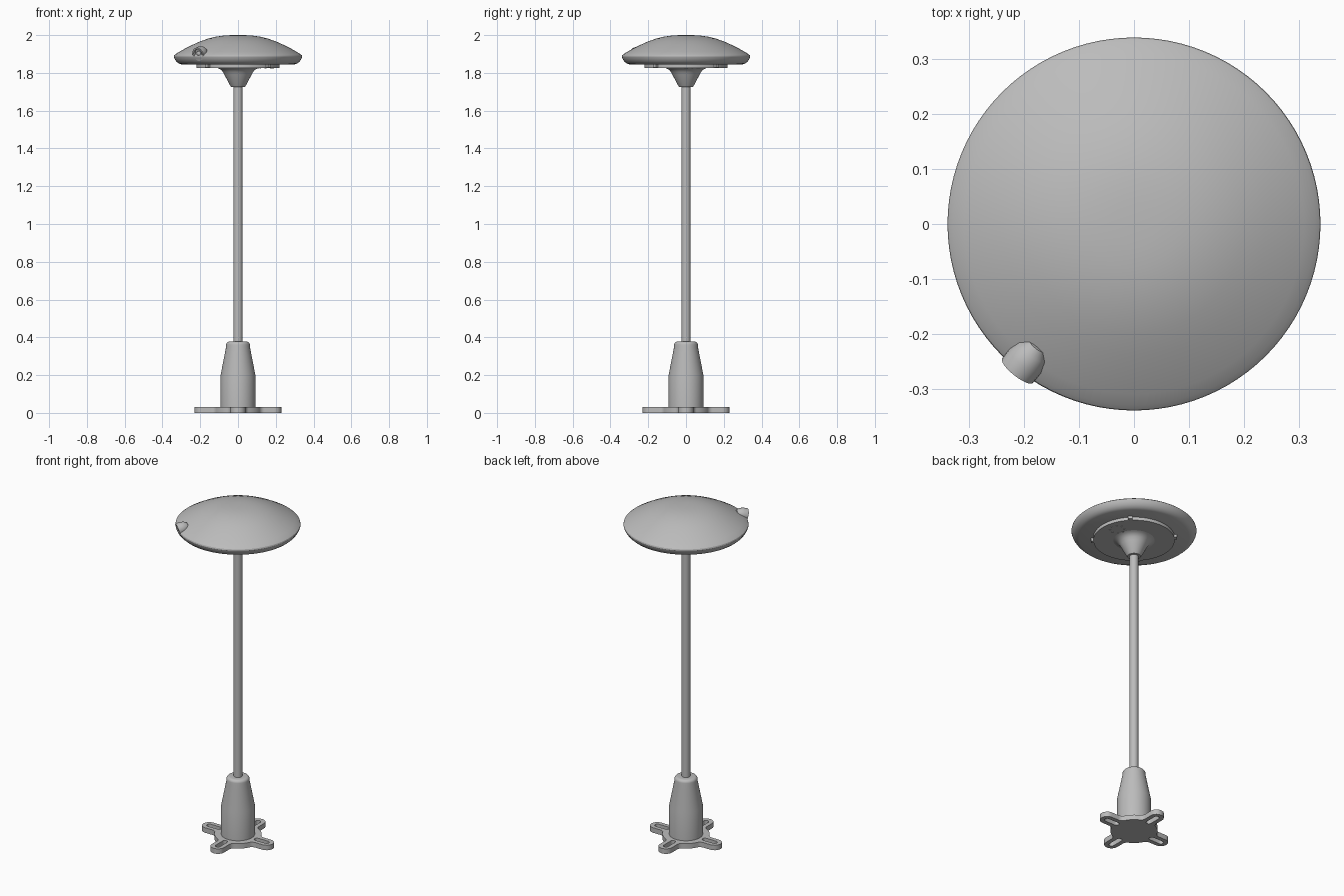
import bpy, bmesh
from math import sin, cos, pi, atan2, sqrt, radians
from mathutils import Vector, Matrix

cube = bpy.data.objects.get("Cube")
if cube:
    bpy.data.objects.remove(cube, do_unlink=True)

grey = bpy.data.materials.new("satin grey")
grey.use_nodes = True
grey.diffuse_color = (0.5, 0.5, 0.5, 1)
grey.node_tree.nodes["Principled BSDF"].inputs["Base Color"].default_value = (0.5, 0.5, 0.5, 1)


def finish(ob, angle=30):
    ob.data.materials.append(grey)
    bpy.ops.object.select_all(action='DESELECT')
    ob.select_set(True)
    bpy.context.view_layer.objects.active = ob
    if ob.type == 'CURVE':
        bpy.ops.object.convert(target='MESH')
    bpy.ops.object.shade_smooth_by_angle(angle=radians(angle))
    return bpy.context.object


def add(name, data):
    ob = bpy.data.objects.new(name, data)
    bpy.context.collection.objects.link(ob)
    return ob


def lathe(name, profile, segments=64, matrix=Matrix()):
    """Spin (radius, z) points about z; radius 0 closes to a point."""
    bm = bmesh.new()
    verts = [bm.verts.new((r, 0, z)) for r, z in profile]
    edges = [bm.edges.new(pair) for pair in zip(verts, verts[1:])]
    bmesh.ops.spin(bm, geom=verts + edges, cent=(0, 0, 0), axis=(0, 0, 1),
                   angle=2 * pi, steps=segments, use_duplicate=False)
    bmesh.ops.remove_doubles(bm, verts=bm.verts, dist=1e-5)
    bmesh.ops.recalc_face_normals(bm, faces=bm.faces)
    bm.transform(matrix)
    mesh = bpy.data.meshes.new(name)
    bm.to_mesh(mesh)
    bm.free()
    return finish(add(name, mesh))


def arc(cx, cy, r, a0, a1, n=8):
    return [(cx + r * cos(a0 + (a1 - a0) * i / n),
             cy + r * sin(a0 + (a1 - a0) * i / n)) for i in range(n + 1)]


# Foot: round hub with four slotted arms, filleted together
HUB, HALF, FILLET, TIP = 0.128, 0.04, 0.03, 0.19
fx, fy = sqrt((HUB + FILLET) ** 2 - (HALF + FILLET) ** 2), HALF + FILLET
hub_angle = atan2(fy, fx)
arm = arc(TIP, 0, HALF, -pi / 2, pi / 2, 14)
arm += arc(fx, fy, FILLET, -pi / 2, hub_angle - pi, 6)
arm += arc(0, 0, HUB, hub_angle, pi / 2 - hub_angle, 6)[1:]
arm += [(y, x) for x, y in arc(fx, fy, FILLET, -pi / 2, hub_angle - pi, 6)[::-1]][1:]
slot = arc(TIP, 0, 0.015, -pi / 2, pi / 2) + arc(0.125, 0, 0.015, pi / 2, 3 * pi / 2)
outline, slots = [], []
for k in range(4):
    turn = Matrix.Rotation(k * pi / 2, 2)
    outline += [turn @ Vector(p) for p in arm]
    slots.append([turn @ Vector(p) for p in slot])
curve = bpy.data.curves.new("foot", 'CURVE')
curve.dimensions, curve.fill_mode, curve.extrude = '2D', 'BOTH', 0.015
for loop in [outline] + slots:
    spline = curve.splines.new('POLY')
    spline.points.add(len(loop) - 1)
    for point, p in zip(spline.points, loop):
        point.co = (p.x, p.y, 0, 1)
    spline.use_cyclic_u = True
foot = add("foot", curve)
foot.location.z = 0.015
finish(foot)

# Sleeve and pole
lathe("base_sleeve", [(0, 0.01), (0.092, 0.01), (0.092, 0.2), (0.063, 0.35)]
      + arc(0.045, 0.36, 0.018, 0.1, pi / 2, 5) + [(0, 0.378)])
lathe("pole", [(0, 0.3), (0.024, 0.3), (0.024, 1.8), (0, 1.8)], 32)

# Flared collar under the head
lathe("collar", [(0, 1.725), (0.036, 1.725), (0.04, 1.73), (0.072, 1.79), (0.08, 1.805),
                 (0.09, 1.816), (0.102, 1.823), (0.112, 1.826), (0, 1.835)])

# Domed head with a rounded rim and a flat underside
lathe("head_shell", [(0, 2.0), (0.04, 1.9995), (0.08, 1.997), (0.12, 1.991), (0.16, 1.981),
                     (0.2, 1.967), (0.24, 1.949), (0.28, 1.929), (0.31, 1.912),
                     (0.33, 1.9), (0.338, 1.893), (0.34, 1.886), (0.337, 1.876),
                     (0.328, 1.862), (0.316, 1.851), (0.3, 1.845), (0, 1.845)], 96)
lathe("underside_plate", [(0, 1.85), (0.221, 1.85), (0.221, 1.826), (0, 1.826)], 96)

# Small clips around the plate
for k in range(4):
    a = pi / 4 + k * pi / 2
    bpy.ops.mesh.primitive_cube_add(size=1, location=(0.225 * cos(a), 0.225 * sin(a), 1.838),
                                    rotation=(0, 0, a))
    clip = bpy.context.object
    clip.name = "plate_clip_%d" % (k + 1)
    clip.scale = (0.02, 0.024, 0.02)
    finish(clip)

# Ring of little studs on the underside
for k in range(8):
    a = k * pi / 4
    place = Matrix.Translation((0.146 + 0.04 * cos(a), 0.033 + 0.04 * sin(a), 1.824))
    lathe("stud_%d" % (k + 1), [(0, 0), (0.005, 0), (0.005, 0.004), (0, 0.004)], 10, place)

# Sensor set into the rim, aimed outwards and slightly down, with a recessed lens
aim = Vector((-0.62, -0.78, -0.3)).normalized()
place = Matrix.Translation((-0.192, -0.242, 1.908)) @ aim.to_track_quat('Z', 'Y').to_matrix().to_4x4()
lathe("sensor_body", [(0, -0.03), (0.018, -0.026), (0.03, -0.012), (0.036, 0.01), (0.036, 0.034),
                      (0.028, 0.034), (0.026, 0.022), (0, 0.022)], 24, place)
lathe("sensor_lens", [(0, 0.034), (0.008, 0.032), (0.014, 0.027), (0.016, 0.02), (0, 0.02)], 24, place)
